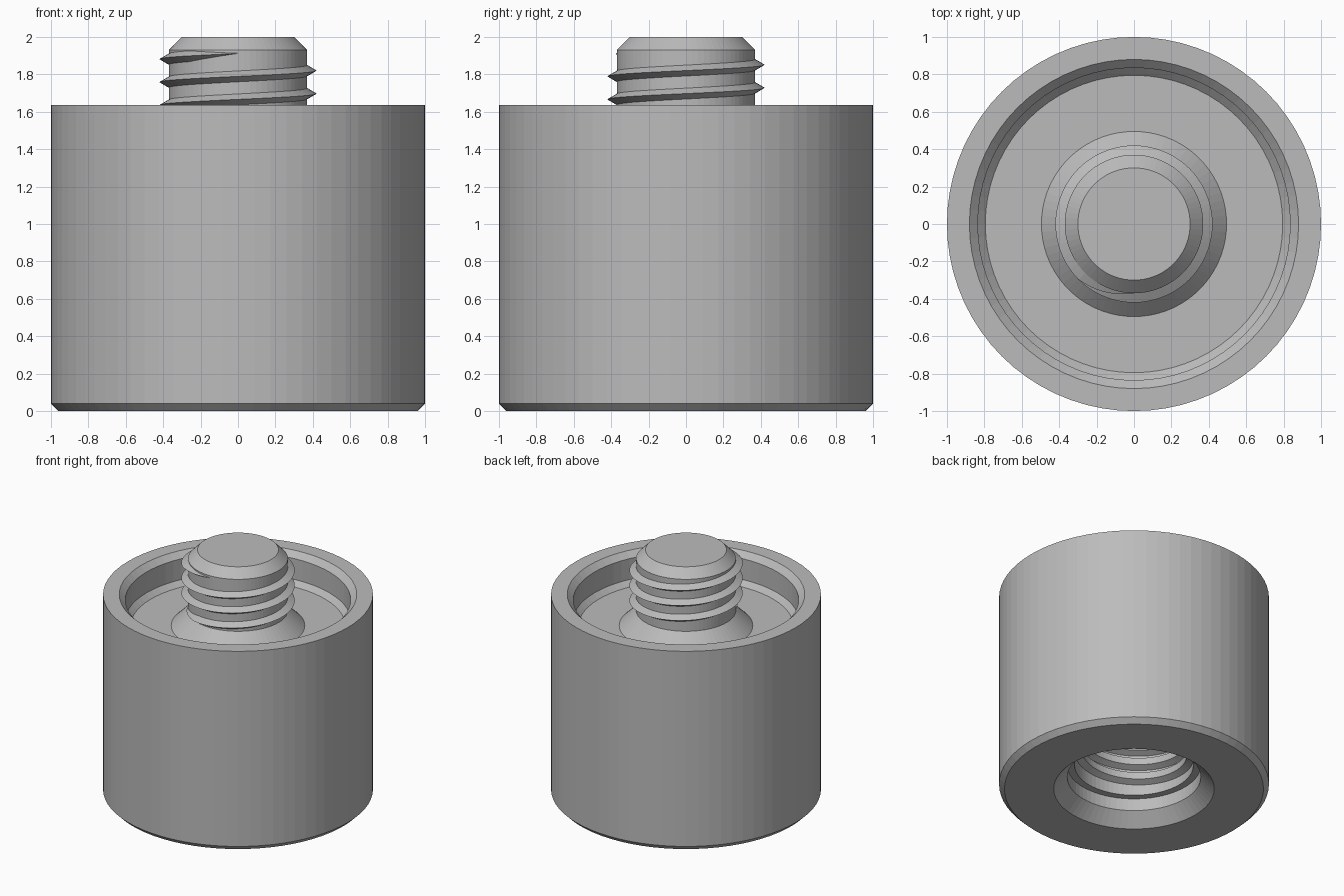
import bpy
import bmesh
from math import cos, sin, tau, radians
from mathutils import Matrix

SEGMENTS = 72
PITCH = 0.123

if "Cube" in bpy.data.objects:
    bpy.data.objects.remove(bpy.data.objects["Cube"])

grey = bpy.data.materials.new("plain grey")
grey.use_nodes = True
colour = (0.5, 0.5, 0.5, 1)
grey.diffuse_color = colour
grey.node_tree.nodes["Principled BSDF"].inputs["Base Color"].default_value = colour


def finish(bm, name):
    bmesh.ops.recalc_face_normals(bm, faces=bm.faces)
    mesh = bpy.data.meshes.new(name)
    bm.to_mesh(mesh)
    bm.free()
    mesh.materials.append(grey)
    obj = bpy.data.objects.new(name, mesh)
    bpy.context.collection.objects.link(obj)
    return obj


def lathe(name, profile):
    """Revolve (radius, height) points about the z axis."""
    bm = bmesh.new()
    verts = [bm.verts.new((r, 0, z)) for r, z in profile]
    edges = [bm.edges.new(pair) for pair in zip(verts, verts[1:])]
    bmesh.ops.spin(bm, geom=verts + edges, cent=(0, 0, 0), axis=(0, 0, 1),
                   angle=tau, steps=SEGMENTS, use_merge=False)
    bmesh.ops.remove_doubles(bm, verts=bm.verts, dist=0.0005)
    return finish(bm, name)


def helix(name, base, section, z_zero, start, end, taper):
    """Sweep (radial offset, height) points along a rising right-hand helix."""
    bm = bmesh.new()
    steps = round((end - start) / tau * SEGMENTS)
    rings = []
    for i in range(steps + 1):
        a = start + (end - start) * i / steps
        size = min(1, (end - a) / taper, (a - start) / taper)
        size = max(size, 0.02)
        z = z_zero + PITCH * a / tau
        rings.append([bm.verts.new(((base + dr * size) * cos(a),
                                    (base + dr * size) * sin(a),
                                    z + dz * size)) for dr, dz in section])
    n = len(section)
    for low, high in zip(rings, rings[1:]):
        for j in range(n):
            k = (j + 1) % n
            bm.faces.new((low[j], low[k], high[k], high[j]))
    bm.faces.new(rings[0])
    bm.faces.new(rings[-1])
    return finish(bm, name)


# Body: bored underside, outer wall, recessed top and central post
bore = [(0, 0.8), (0.44, 0.8), (0.44, 0.2), (0.495, 0.2), (0.495, 0.1), (0.595, 0)]
shell = [(0.96, 0), (1, 0.04), (1, 1.635), (0.88, 1.635)]
recess = [(0.835, 1.59), (0.835, 1.42), (0.795, 1.38), (0.495, 1.38)]
post = [(0.37, 1.505), (0.37, 1.93), (0.3, 2), (0, 2)]
lathe("body", bore + shell + recess + post)

# Sharp male thread on the post
helix("post_thread", 0.37, [(-0.01, -0.035), (0.05, 0), (-0.01, 0.035)],
      1.82, radians(-870), radians(270), radians(45))

# Broad female thread inside the bore
helix("bore_thread", 0.44,
      [(0.01, -0.055), (-0.05, -0.028), (-0.05, 0.028), (0.01, 0.055)],
      0.26, 0, radians(1440), radians(30))
